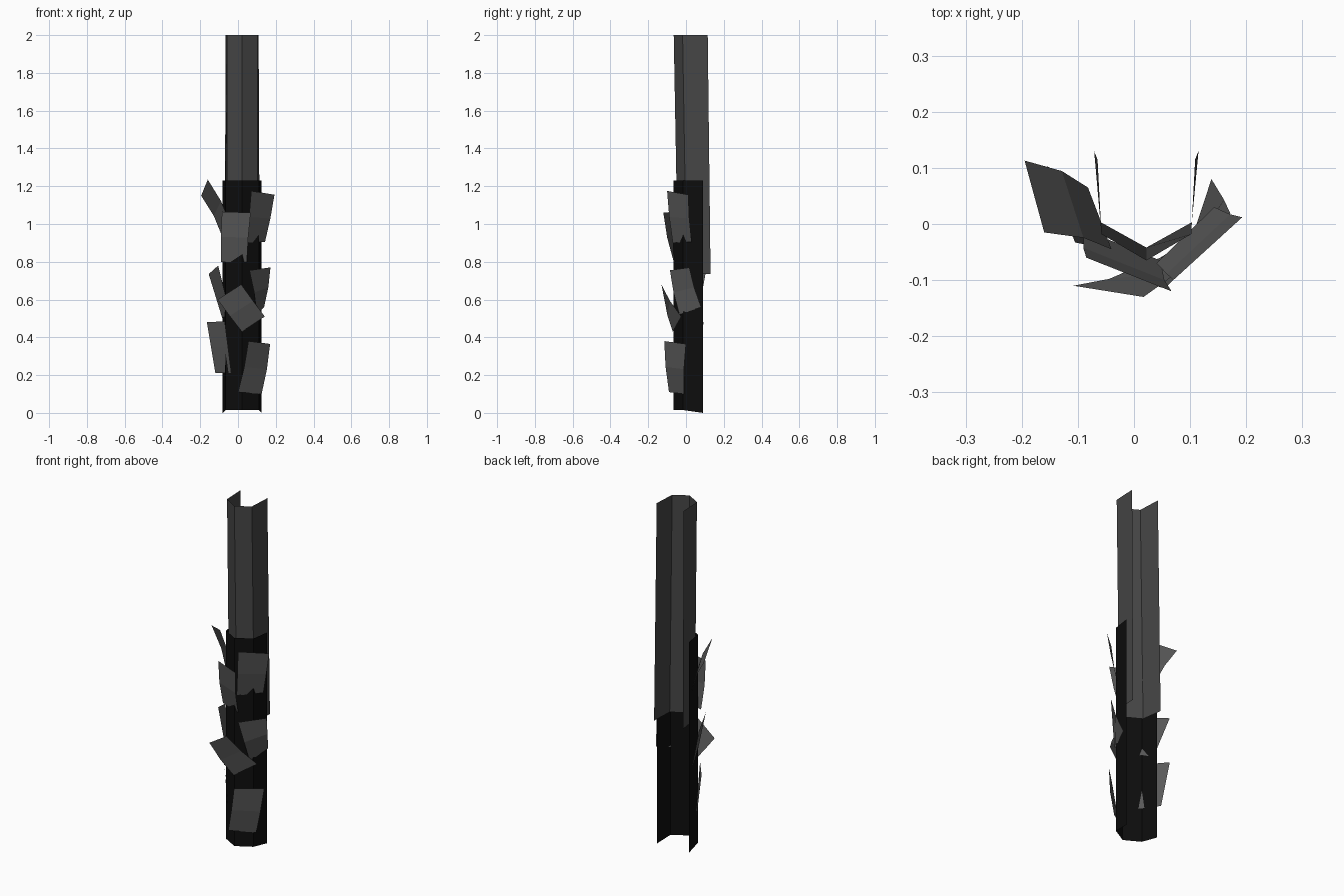
import bpy
from mathutils import Vector

if "Cube" in bpy.data.objects:
    bpy.data.objects.remove(bpy.data.objects["Cube"])


def material(name, v):
    m = bpy.data.materials.new(name)
    m.diffuse_color = (v, v, v, 1)
    m.use_nodes = True
    m.node_tree.nodes["Principled BSDF"].inputs["Base Color"].default_value = m.diffuse_color
    return m


LOWER = material("bark_dark", 0.004)
UPPER = material("bark_mid", 0.06)
FLAKE = material("bark_light", 0.10)


def strip(name, rows, mat):
    """Skin of quads between consecutive rows of points."""
    n = len(rows[0])
    verts = [p for r in rows for p in r]
    faces = [(i * n + j, i * n + j + 1, (i + 1) * n + j + 1, (i + 1) * n + j)
             for i in range(len(rows) - 1) for j in range(n - 1)]
    me = bpy.data.meshes.new(name)
    me.from_pydata([tuple(v) for v in verts], [], faces)
    me.materials.append(mat)
    ob = bpy.data.objects.new(name, me)
    bpy.context.collection.objects.link(ob)
    return ob


def channel(z, tip_w, side_w, tip_y, side_y, front_y, drop=0.0):
    """Half-hexagon section, open at the back, centred on x = 0.022."""
    c = 0.022
    return [(c - tip_w, tip_y, z - drop), (c - side_w, side_y, z),
            (c, front_y, z), (c + side_w, side_y, z), (c + tip_w, tip_y, z - drop)]


# Lower trunk sleeve
strip("lower_trunk", [channel(0.015, 0.103, 0.088, 0.09, -0.015, -0.065, 0.015),
                      channel(1.23, 0.103, 0.088, 0.09, -0.015, -0.065)], LOWER)

# Upper trunk, leaning slightly forward
strip("upper_trunk", [channel(0.74, 0.093, 0.081, 0.13, 0.003, -0.042, 0.005),
                      channel(2.0, 0.087, 0.080, 0.115, -0.018, -0.065)], UPPER)

# Bark flakes: top left, top right, bottom left, bottom right corners, bend
flakes = [
    ((-.195, .113, 1.15), (-.16, -.015, 1.235), (-.082, .065, .93), (-.04, -.045, 1.0), -.012),
    ((-.085, -.06, 1.065), (.067, -.12, 1.06), (-.09, -.01, .80), (.047, -.065, .80), .008),
    ((.07, -.10, 1.175), (.193, .012, 1.155), (.04, -.07, .90), (.143, .03, .905), .005),
    ((-.155, .103, .735), (-.105, -.033, .78), (-.083, .06, .50), (-.045, -.045, .54), .0),
    ((.06, -.085, .755), (.172, .018, .77), (.10, -.035, .52), (.138, .08, .56), .008),
    ((-.108, -.11, .60), (.017, -.13, .68), (.02, -.07, .43), (.142, -.025, .51), .008),
    ((-.165, .092, .48), (-.07, -.03, .485), (-.12, .075, .21), (-.035, -.045, .21), .0),
    ((.055, -.115, .38), (.17, .0, .365), (.0, -.09, .11), (.125, -.01, .10), .008),
]
for i, (tl, tr, bl, br, bend) in enumerate(flakes, 1):
    tl, tr, bl, br = map(Vector, (tl, tr, bl, br))
    out = (bl - tl).cross(tr - tl).normalized() * bend
    strip(f"bark_flake_{i}", [(bl, br), ((tl + bl) / 2 + out, (tr + br) / 2 + out), (tl, tr)], FLAKE)
